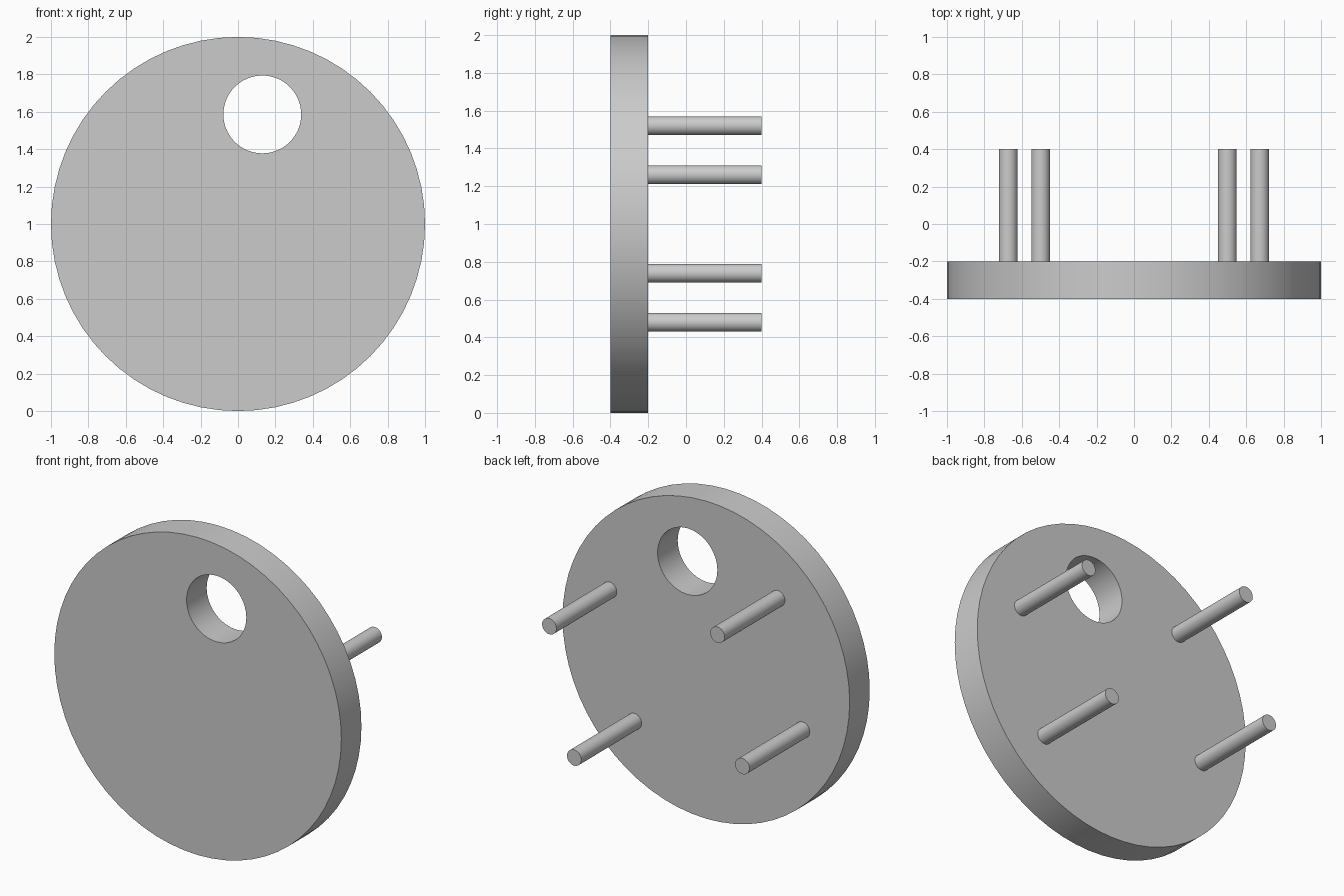
import bpy
import math
from mathutils import Matrix, Vector

cube = bpy.data.objects.get("Cube")
if cube:
    bpy.data.objects.remove(cube, do_unlink=True)

# One plain grey for everything
grey = bpy.data.materials.new("light_grey")
grey.use_nodes = True
colour = (0.6, 0.6, 0.6, 1)
grey.diffuse_color = colour
grey.node_tree.nodes["Principled BSDF"].inputs["Base Color"].default_value = colour

CENTRE_Z = 1.0
TURN = Matrix.Rotation(math.radians(12.5), 3, "Y")  # whole pattern is turned on the disc


def rod(name, x, z, radius, y0, y1, sides):
    """Cylinder along y, placed in the turned pattern around the disc centre."""
    pos = TURN @ Vector((x, 0, z)) + Vector((0, (y0 + y1) / 2, CENTRE_Z))
    bpy.ops.mesh.primitive_cylinder_add(vertices=sides, radius=radius, depth=y1 - y0,
                                        location=pos, rotation=(math.pi / 2, 0, 0))
    obj = bpy.context.object
    obj.name = name
    obj.data.materials.append(grey)
    return obj


def smooth(obj):
    bpy.ops.object.select_all(action="DESELECT")
    obj.select_set(True)
    bpy.context.view_layer.objects.active = obj
    bpy.ops.object.shade_smooth_by_angle(angle=math.radians(30))


# Disc with an off-centre round hole
disc = rod("disc", 0, 0, 1.0, -0.4, -0.2, 64)
cutter = rod("hole_cutter", 0, 0.6, 0.208, -0.6, 0.0, 64)
cut = disc.modifiers.new("hole", "BOOLEAN")
cut.operation = "DIFFERENCE"
cut.solver = "EXACT"
cut.object = cutter
bpy.context.view_layer.objects.active = disc
bpy.ops.object.modifier_apply(modifier=cut.name)
bpy.data.objects.remove(cutter, do_unlink=True)
smooth(disc)

# Four pins on the back, in a rectangle
for side, sx in (("left", 1), ("right", -1)):
    for level, sz in (("upper", 1), ("lower", -1)):
        smooth(rod(f"{level}_{side}_pin", 0.6 * sx, 0.4 * sz, 0.05, -0.2, 0.4, 32))
